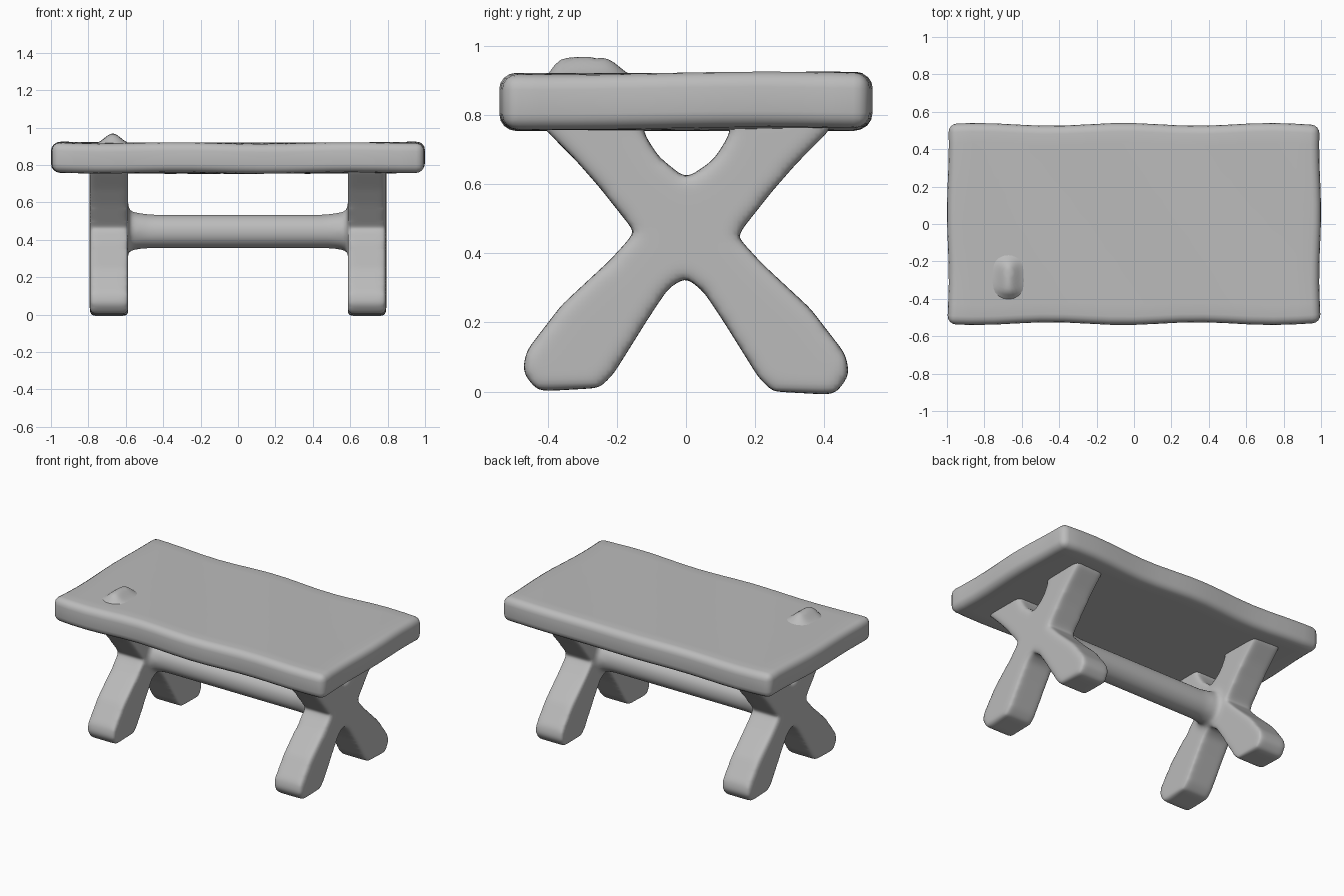
import bpy, bmesh, math
from mathutils import Matrix

cube = bpy.data.objects.get("Cube")
if cube:
    bpy.data.objects.remove(cube, do_unlink=True)

GREY = (0.5, 0.5, 0.5, 1.0)
grey = bpy.data.materials.new("plain grey")
grey.diffuse_color = GREY
grey.use_nodes = True
grey.node_tree.nodes["Principled BSDF"].inputs["Base Color"].default_value = GREY


def finish(bm, name):
    """Turn a bmesh into a smooth shaded grey object."""
    bmesh.ops.recalc_face_normals(bm, faces=bm.faces)
    mesh = bpy.data.meshes.new(name)
    bm.to_mesh(mesh)
    bm.free()
    mesh.shade_smooth()
    mesh.materials.append(grey)
    obj = bpy.data.objects.new(name, mesh)
    bpy.context.collection.objects.link(obj)
    return obj


def soften(obj, voxel, rounds):
    """Fuse overlapping pieces and round them like clay."""
    remesh = obj.modifiers.new("fuse", 'REMESH')
    remesh.mode = 'VOXEL'
    remesh.voxel_size = voxel
    remesh.use_smooth_shade = True
    smooth = obj.modifiers.new("round", 'SMOOTH')
    smooth.factor = 0.5
    smooth.iterations = rounds


# Tabletop: thick slab with wavy edges and rounded corners
bm = bmesh.new()
bmesh.ops.create_cube(bm, size=1, matrix=Matrix.Diagonal((1.99, 1.065, 0.16, 1)))
for axis, cuts in ((0, 15), (1, 9)):
    edges = [e for e in bm.edges
             if abs(e.verts[0].co[axis] - e.verts[1].co[axis]) > 0.5]
    bmesh.ops.subdivide_edges(bm, edges=edges, cuts=cuts, use_grid_fill=True)
rim = [e for e in bm.edges if e.calc_face_angle(0) > 1]
bmesh.ops.bevel(bm, geom=rim, offset=0.045, segments=4, profile=0.5, affect='EDGES')
for v in bm.verts:
    x, y, z = v.co
    v.co.x += 0.005 * math.sin(9 * y + 1) * x
    v.co.y += 0.007 * math.sin(8 * x + 2) * y * 2
    v.co.z += 0.837 + 0.004 * math.sin(7 * x + 5 * y) + 0.005 * x ** 4
finish(bm, "tabletop")

# Mound: small lump on the tabletop, with a ridge running front to back
bm = bmesh.new()
RINGS, SPOKES = 10, 32
rings = []
for i in range(1, RINGS + 1):
    r = i / RINGS
    ring = []
    for j in range(SPOKES):
        a = math.tau * j / SPOKES
        u, w = r * math.cos(a), r * math.sin(a)
        ridge = math.exp(-(u / 0.36) ** 2) / (1 + math.exp(10 * (abs(w + 0.2) - 0.6)))
        z = 0.91 + 0.058 * ridge * min(1, 3 * (1 - r)) - 0.012 * r ** 4
        ring.append(bm.verts.new((-0.67 + 0.17 * u, -0.26 + 0.17 * w, z)))
    rings.append(ring)
for inner, outer in zip(rings, rings[1:]):
    for j in range(SPOKES):
        k = (j + 1) % SPOKES
        bm.faces.new((inner[j], outer[j], outer[k], inner[k]))
bm.faces.new(rings[0])
finish(bm, "tabletop_mound")

# Trestle: two crossed leg frames fused with a stretcher
half = [(0, 0.33), (0.05, 0.29), (0.11, 0.2), (0.21, 0.04), (0.25, 0.0),
        (0.43, -0.01), (0.475, 0.05), (0.46, 0.11), (0.36, 0.24), (0.22, 0.37),
        (0.147, 0.45), (0.25, 0.58), (0.32, 0.66), (0.42, 0.76), (0.42, 0.83),
        (0.1, 0.83), (0.13, 0.75), (0.08, 0.67), (0, 0.615)]
outline = half + [(-y, z) for y, z in reversed(half[1:-1])]
bm = bmesh.new()
for side in (-1, 1):
    face = bm.faces.new([bm.verts.new((side * 0.69 - 0.103, y, z + (0.01 if y < 0 else 0)))
                         for y, z in outline])
    moved = bmesh.ops.extrude_face_region(bm, geom=[face])["geom"]
    bmesh.ops.translate(bm, verts=[v for v in moved if isinstance(v, bmesh.types.BMVert)],
                        vec=(0.206, 0, 0))
    # flared end where the stretcher meets the legs
    bmesh.ops.create_cone(bm, cap_ends=True, segments=24, radius1=0.09, radius2=0.115,
                          depth=0.18,
                          matrix=Matrix.Translation((side * 0.56, 0, 0.447))
                          @ Matrix.Rotation(side * math.pi / 2, 4, 'Y'))
bmesh.ops.create_cone(bm, cap_ends=True, segments=24, radius1=0.092, radius2=0.092,
                      depth=1.36, matrix=Matrix.Translation((0, 0, 0.444))
                      @ Matrix.Rotation(math.pi / 2, 4, 'Y'))
soften(finish(bm, "trestle_legs_and_stretcher"), 0.014, 16)
